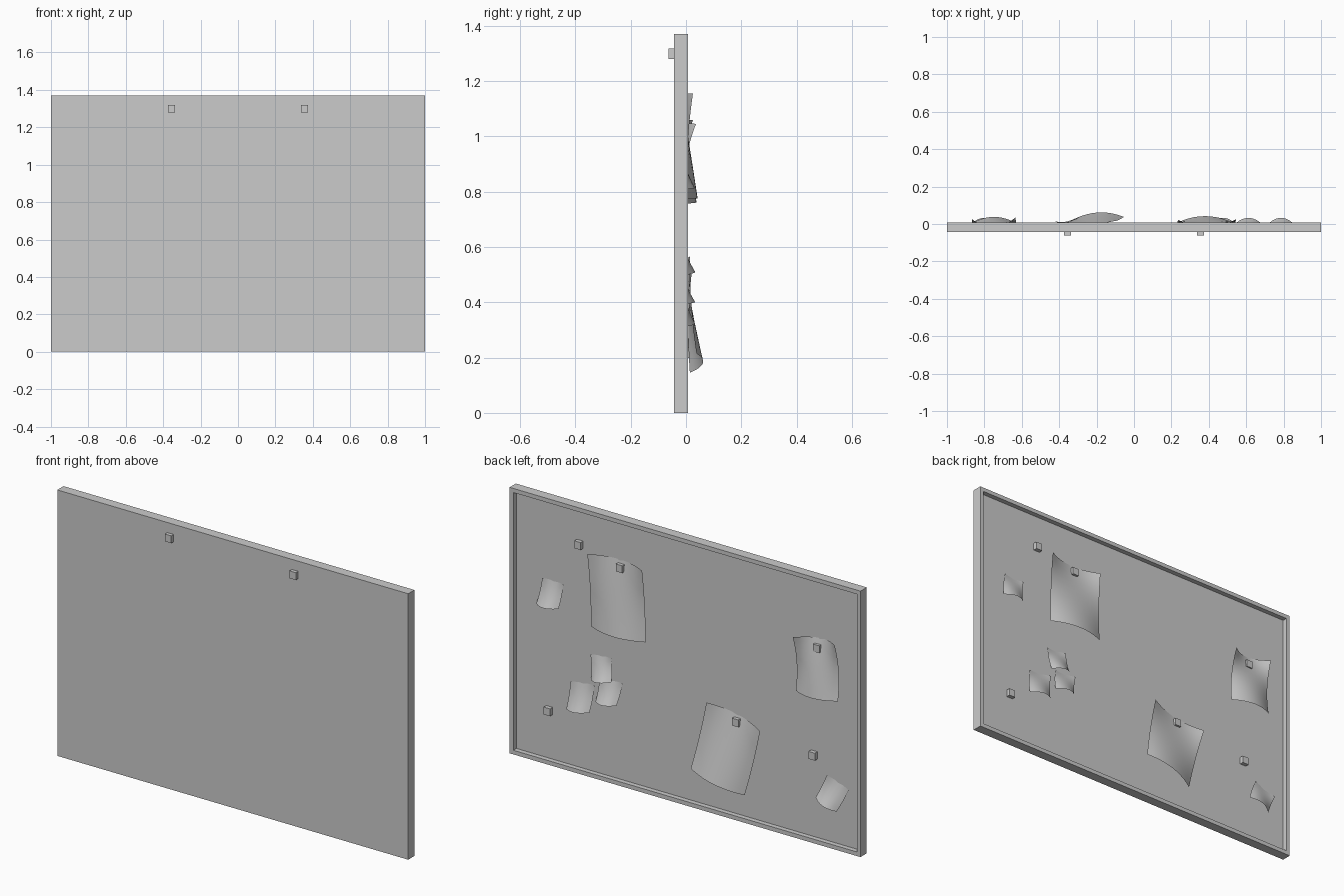
import bpy, bmesh
from mathutils import Vector

if "Cube" in bpy.data.objects:
    bpy.data.objects.remove(bpy.data.objects["Cube"])

H = 1.37                      # board height
BACK, RIM, PANEL = -0.043, 0.008, -0.017   # y levels


def finish(name, bm, smooth=False):
    me = bpy.data.meshes.new(name)
    bm.to_mesh(me)
    bm.free()
    ob = bpy.data.objects.new(name, me)
    bpy.context.collection.objects.link(ob)
    for p in me.polygons:
        p.use_smooth = smooth
    return ob


def box_bm(lo, hi):
    bm = bmesh.new()
    bmesh.ops.create_cube(bm, size=1)
    lo, hi = Vector(lo), Vector(hi)
    for v in bm.verts:
        v.co = [(lo[i] + hi[i]) / 2 + v.co[i] * (hi[i] - lo[i]) for i in range(3)]
    return bm


def pin(name, x, z, y0, y1):
    return finish(name, box_bm((x - .018, y0, z - .019), (x + .018, y1, z + .019)))


def paper(name, corners, ys, bulge, side=.008, n=10):
    """Curled sheet: corners TL, TR, BR, BL as (x, z); ys are their lift;
    the top middle is pressed to the panel, the bottom middle bulges out."""
    tl, tr, br, bl = [Vector((x, y, z)) for (x, z), y in zip(corners, ys)]
    dip = (PANEL - .001) - (ys[0] + ys[1]) / 2
    rise = bulge - (ys[2] + ys[3]) / 2
    bm = bmesh.new()
    rows = []
    for j in range(n + 1):
        t = j / n
        row = []
        for i in range(n + 1):
            u = i / n
            p = tl.lerp(tr, u).lerp(bl.lerp(br, u), t)
            mid = 4 * u * (1 - u)
            p.y += mid * (dip * (1 - t) ** 2 + rise * t ** 2)
            p.y -= side * 4 * t * (1 - t) * (1 - mid)
            row.append(bm.verts.new(p))
        rows.append(row)
    for a, b in zip(rows, rows[1:]):
        for i in range(n):
            bm.faces.new((a[i], b[i], b[i + 1], a[i + 1]))
    bmesh.ops.recalc_face_normals(bm, faces=bm.faces)
    if sum((f.normal.y for f in bm.faces)) < 0:
        bmesh.ops.reverse_faces(bm, faces=bm.faces)
    return finish(name, bm, True)


# Board with raised rim around a recessed panel
bm = box_bm((-1, BACK, 0), (1, RIM, H))
bm.normal_update()
face = max(bm.faces, key=lambda f: f.normal.y)
bmesh.ops.inset_region(bm, faces=[face], thickness=.03)
inner = bmesh.ops.extrude_discrete_faces(bm, faces=[face])["faces"]
bmesh.ops.translate(bm, verts=inner[0].verts[:], vec=(0, PANEL - RIM, 0))
finish("board", bm)

# Wall mounts on the plain side
for side in (-1, 1):
    pin("wall_mount", side * .355, 1.299, -.0625, BACK)

# Push pins on the panel
for x, z in [(.616, 1.172), (.379, 1.116), (.79, .269),
             (-.719, .444), (-.745, 1.004), (-.283, .499)]:
    pin("push_pin", x, z, PANEL, PANEL + .021)

# Large sheets
paper("tall_sheet", [(.545, 1.155), (.235, 1.15), (.227, .777), (.54, .775)],
      (.025, .022, .005, .002), .042)
paper("small_sheet", [(-.633, 1.045), (-.865, 1.06), (-.868, .765), (-.628, .757)],
      (.036, .025, .003, .003), .038, .02)
paper("tilted_sheet", [(-.127, .566), (-.436, .502), (-.344, .145), (-.054, .215)],
      (.015, .02, .014, .038), .061)

# Sticky notes
for quad in [
    [(.826, .944), (.706, .94), (.723, .816), (.849, .81)],
    [(.552, .623), (.432, .634), (.421, .52), (.537, .5)],
    [(.666, .453), (.529, .469), (.546, .329), (.678, .314)],
    [(.50, .512), (.369, .522), (.392, .406), (.512, .395)],
    [(-.795, .36), (-.92, .316), (-.863, .197), (-.743, .238)],
]:
    paper("sticky_note", quad, (-.01, -.01, .006, .006), .033, .006, 6)
